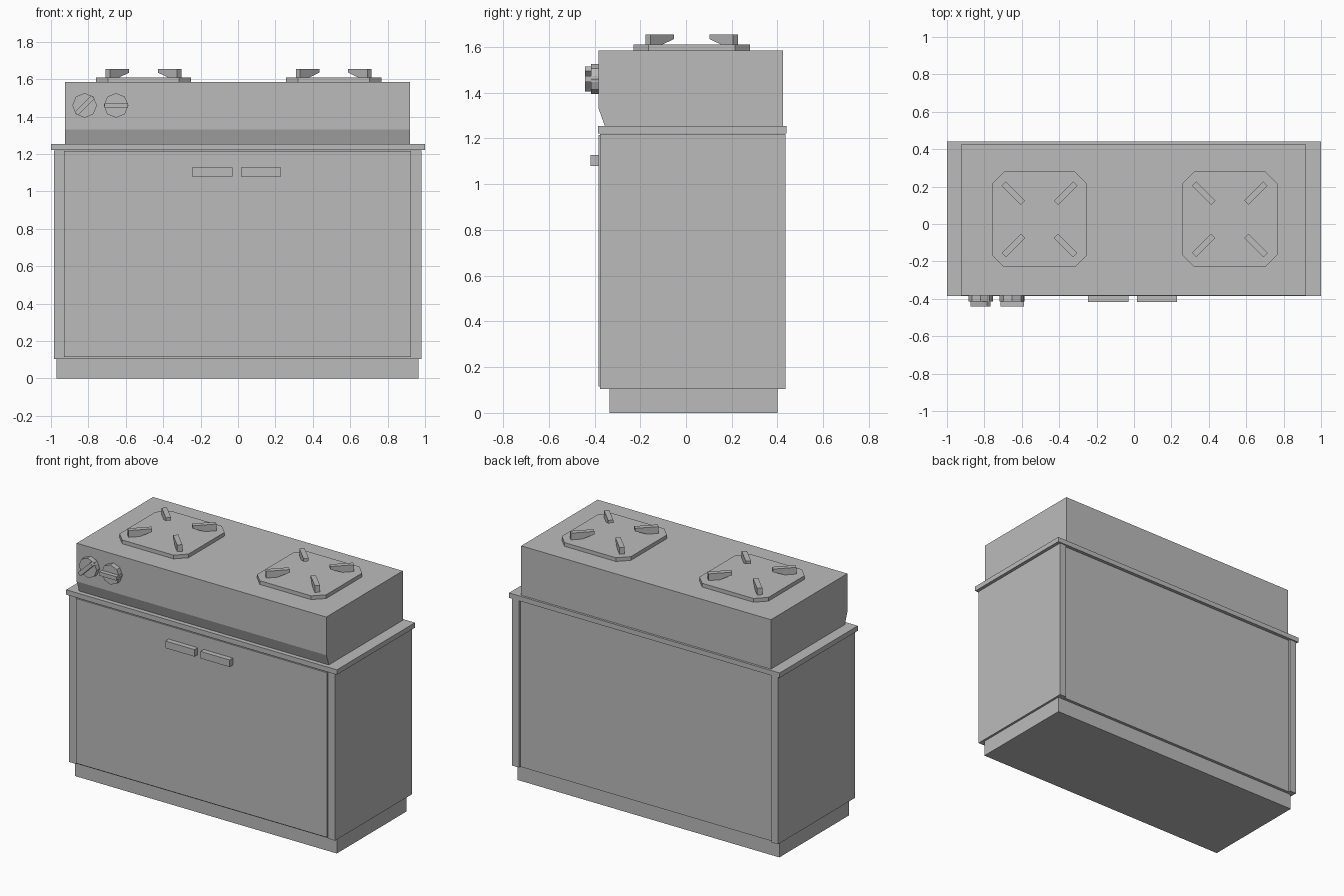
import bpy
import bmesh
import math
from mathutils import Matrix, Vector

cube = bpy.data.objects.get("Cube")
if cube:
    bpy.data.objects.remove(cube, do_unlink=True)

grey = bpy.data.materials.new("plain_grey")
grey.use_nodes = True
COLOUR = (0.5, 0.5, 0.5, 1)
grey.diffuse_color = COLOUR
grey.node_tree.nodes["Principled BSDF"].inputs["Base Color"].default_value = COLOUR


def prism(name, profile, depth, matrix=Matrix()):
    """Extrude a flat profile along local z, then place it with a matrix."""
    bm = bmesh.new()
    face = bm.faces.new([bm.verts.new((a, b, 0)) for a, b in profile])
    result = bmesh.ops.extrude_face_region(bm, geom=[face])
    top = [v for v in result["geom"] if isinstance(v, bmesh.types.BMVert)]
    bmesh.ops.translate(bm, verts=top, vec=(0, 0, depth))
    bmesh.ops.transform(bm, matrix=matrix, verts=bm.verts)
    bmesh.ops.recalc_face_normals(bm, faces=bm.faces)
    mesh = bpy.data.meshes.new(name)
    bm.to_mesh(mesh)
    bm.free()
    mesh.materials.append(grey)
    obj = bpy.data.objects.new(name, mesh)
    bpy.context.collection.objects.link(obj)
    return obj


def box(name, x, y, z):
    outline = [(x[0], y[0]), (x[1], y[0]), (x[1], y[1]), (x[0], y[1])]
    return prism(name, outline, z[1] - z[0], Matrix.Translation((0, 0, z[0])))


def frame(origin, x_axis, y_axis):
    """Matrix with the given origin and axes."""
    x_axis, y_axis = Vector(x_axis), Vector(y_axis)
    axes = Matrix((x_axis, y_axis, x_axis.cross(y_axis))).transposed()
    return Matrix.Translation(origin) @ axes.to_4x4()


# Cabinet: plinth, carcass, side boards, door panel, worktop
box("plinth", (-0.97, 0.965), (-0.335, 0.4), (0, 0.105))
box("carcass", (-0.94, 0.935), (-0.37, 0.42), (0.105, 1.22))
box("right_side_board", (-0.985, -0.935), (-0.375, 0.435), (0.105, 1.22))
box("left_side_board", (0.93, 0.98), (-0.375, 0.435), (0.105, 1.22))
box("front_panel", (-0.93, 0.925), (-0.383, -0.37), (0.115, 1.215))
box("worktop", (-1, 1), (-0.385, 0.44), (1.222, 1.255))
for side, x in (("right", -0.245), ("left", 0.015)):
    box(side + "_handle", (x, x + 0.215), (-0.417, -0.383), (1.08, 1.127))

# Hob housing with a chamfered lower front edge
housing = [(-0.355, 1.255), (0.425, 1.255), (0.425, 1.585),
           (-0.382, 1.585), (-0.382, 1.33)]
prism("hob_housing", housing, 1.845, frame((-0.925, 0, 0), (0, 1, 0), (0, 0, 1)))

# Burners: a plate with cut corners and four prongs raised toward the middle
HALF, CUT = 0.255, 0.19
plate = []
for sx, sy in ((1, 1), (-1, 1), (-1, -1), (1, -1)):
    corner = [(sx * HALF, sy * CUT), (sx * CUT, sy * HALF)]
    plate += corner if sx == sy else corner[::-1]
prong = [(0.27, 0), (0.27, 0.045), (0.125, 0.045), (0.125, 0.025), (0.2, 0)]
WIDTH = 0.032
for side, x in (("right", -0.505), ("left", 0.512)):
    prism(side + "_burner_plate", plate, 0.025, Matrix.Translation((x, 0.025, 1.585)))
    for i in range(4):
        a = math.pi / 4 + i * math.pi / 2
        out = Vector((math.cos(a), math.sin(a), 0))
        across = out.cross(Vector((0, 0, 1)))
        origin = Vector((x, 0.025, 1.61)) - across * WIDTH / 2
        prism(f"{side}_burner_prong_{i + 1}", prong, WIDTH,
              frame(origin, out, (0, 0, 1)))

# Knobs: a faceted disc with a grip bar across it
R = 0.066
disc = [(R * math.cos(i * math.pi / 4), R * math.sin(i * math.pi / 4)) for i in range(8)]
L, W = 0.063, 0.013
bar = [(-L, -W), (L, -W), (L, W), (-L, W)]
for label, x, turn in (("outer", -0.82, math.pi / 4), ("inner", -0.652, 0)):
    place = frame((x, -0.382, 1.46), (1, 0, 0), (0, 0, 1))
    prism(label + "_knob_disc", disc, 0.033, place)
    prism(label + "_knob_grip", bar, 0.06, place @ Matrix.Rotation(turn, 4, "Z"))
